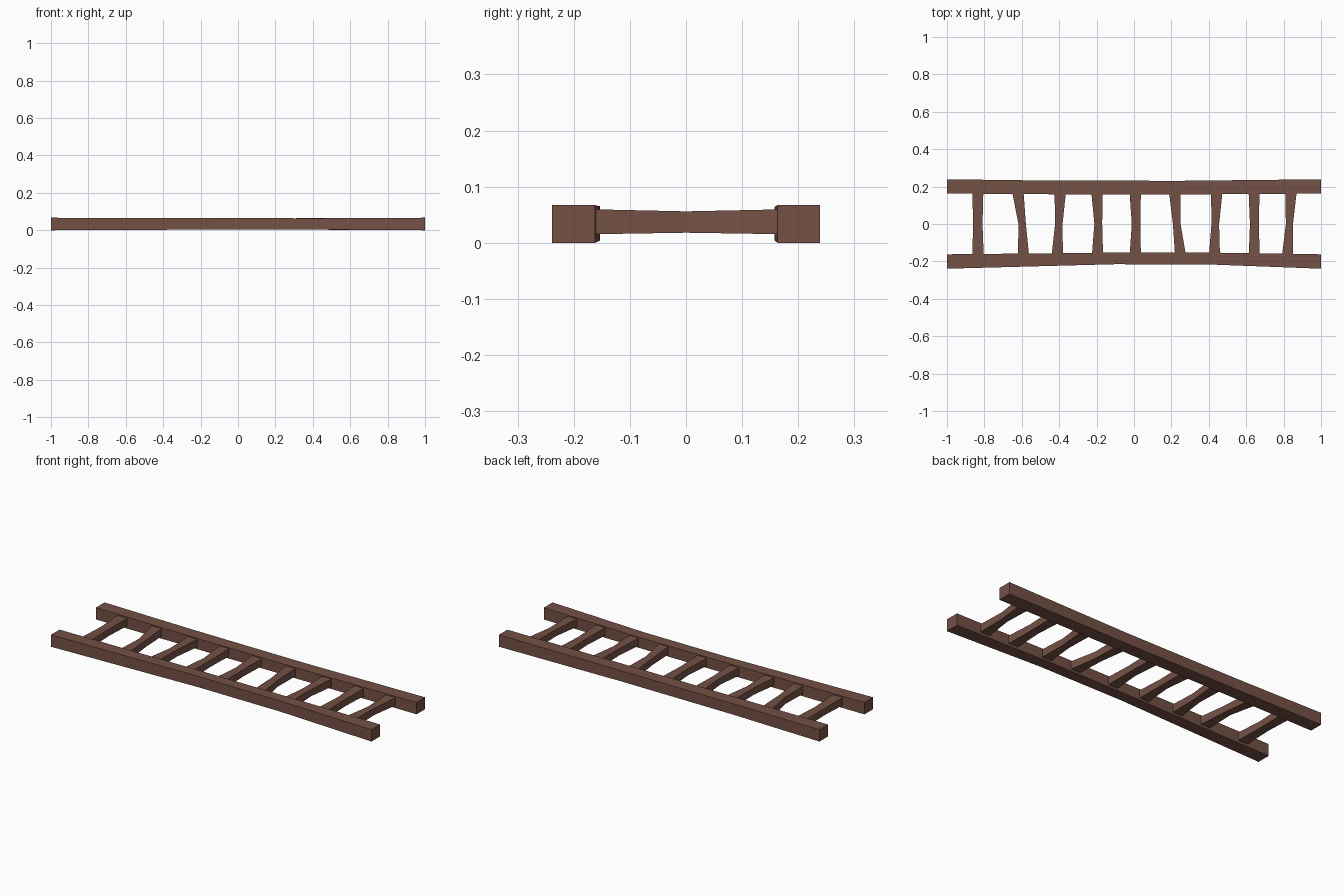
import bpy, bmesh

wood = bpy.data.materials.new("brown wood")
wood.diffuse_color = (0.175, 0.082, 0.060, 1)


def beam(name, sections):
    """Loft a closed beam through rectangular sections (four corners each)."""
    bm = bmesh.new()
    rings = [[bm.verts.new(c) for c in s] for s in sections]
    for a, b in zip(rings, rings[1:]):
        for i in range(4):
            j = (i + 1) % 4
            bm.faces.new((a[i], a[j], b[j], b[i]))
    bm.faces.new(rings[0])
    bm.faces.new(rings[-1])
    bmesh.ops.recalc_face_normals(bm, faces=bm.faces)
    me = bpy.data.meshes.new(name)
    bm.to_mesh(me)
    bm.free()
    me.materials.append(wood)
    bpy.context.collection.objects.link(bpy.data.objects.new(name, me))


def rail(name, stations):
    # each station: x, y low, y high, z low, z high
    beam(name, [[(x, y0, z0), (x, y1, z0), (x, y1, z1), (x, y0, z1)]
                for x, y0, y1, z0, z1 in stations])


def rung(name, back, mid, front):
    # x ranges at the back, middle and front; slimmer in the middle
    secs = []
    for y, (x0, x1), z0, z1 in ((0.19, back, 0.015, 0.060),
                                (0.0, mid, 0.018, 0.056),
                                (-0.18, front, 0.015, 0.060)):
        secs.append([(x0, y, z0), (x1, y, z0), (x1, y, z1), (x0, y, z1)])
    beam(name, secs)


# Side rails, slightly bowed inward
rail("back_rail", [(-1, 0.163, 0.239, 0.0, 0.067),
                   (-0.45, 0.159, 0.232, 0.004, 0.065),
                   (0.25, 0.158, 0.231, 0.004, 0.064),
                   (1, 0.163, 0.239, 0.0, 0.067)])
rail("front_rail", [(-1, -0.239, -0.162, 0.0, 0.067),
                    (-0.1, -0.215, -0.153, 0.004, 0.065),
                    (0.42, -0.217, -0.153, 0.004, 0.064),
                    (1, -0.239, -0.162, 0.0, 0.067)])

# Nine uneven rungs
rungs = [
    ((-0.865, -0.805), (-0.86, -0.81), (-0.865, -0.803)),
    ((-0.655, -0.592), (-0.618, -0.578), (-0.620, -0.560)),
    ((-0.425, -0.362), (-0.422, -0.382), (-0.442, -0.380)),
    ((-0.230, -0.168), (-0.212, -0.170), (-0.226, -0.165)),
    ((-0.025, 0.037), (-0.012, 0.034), (-0.024, 0.037)),
    ((0.185, 0.248), (0.208, 0.249), (0.220, 0.280)),
    ((0.412, 0.475), (0.414, 0.455), (0.400, 0.460)),
    ((0.612, 0.672), (0.620, 0.667), (0.613, 0.673)),
    ((0.808, 0.872), (0.812, 0.850), (0.790, 0.851)),
]
for i, r in enumerate(rungs):
    rung(f"rung_{i + 1}", *r)
